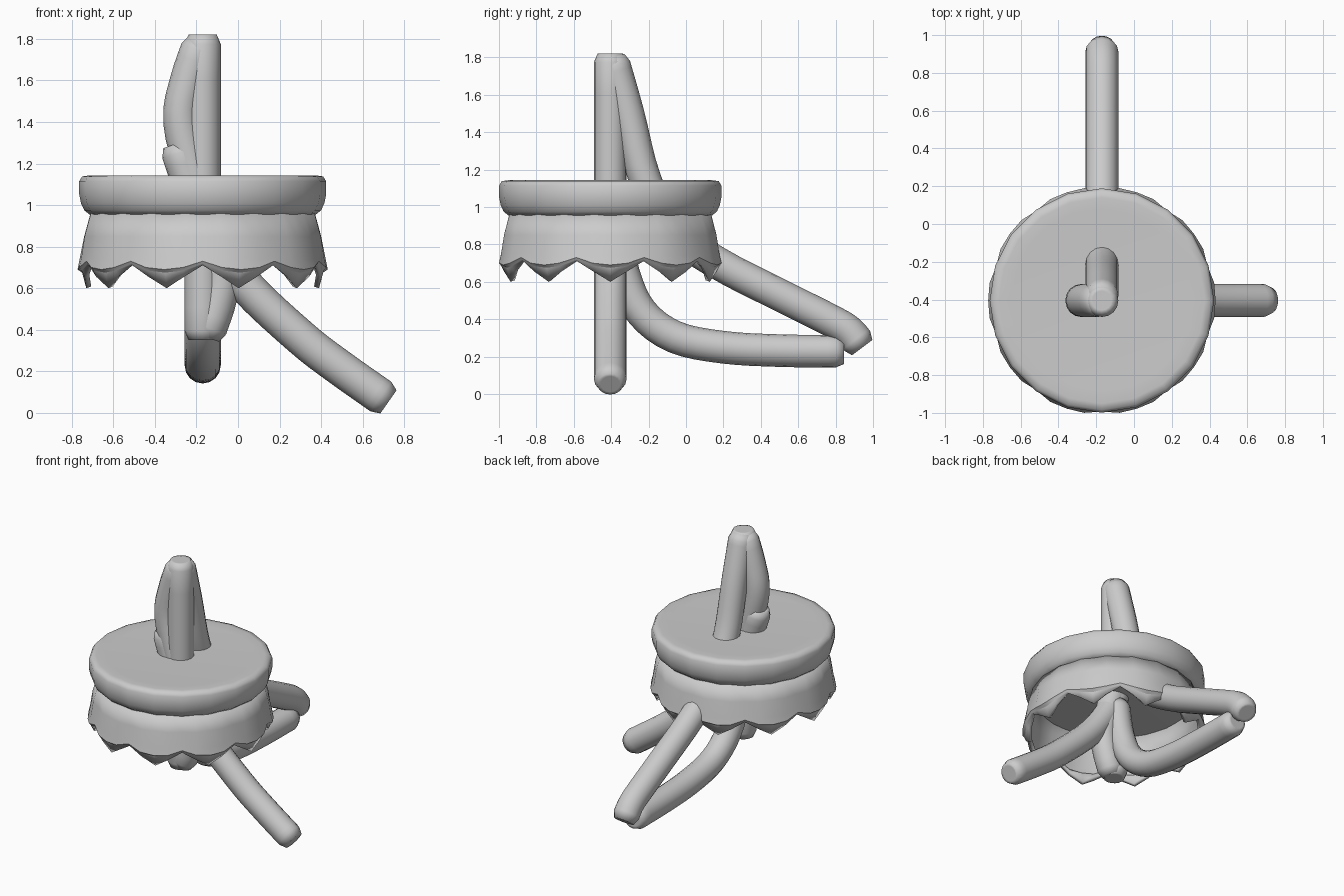
import bpy, bmesh
from math import sin, cos, pi
from mathutils import Vector

if "Cube" in bpy.data.objects:
    bpy.data.objects.remove(bpy.data.objects["Cube"])

CX, CY = -0.17, -0.405      # axis of the disc and skirt


def mesh_object(name, bm, angle=1.3):
    bmesh.ops.recalc_face_normals(bm, faces=bm.faces)
    me = bpy.data.meshes.new(name)
    bm.to_mesh(me)
    bm.free()
    ob = bpy.data.objects.new(name, me)
    bpy.context.collection.objects.link(ob)
    bpy.ops.object.select_all(action='DESELECT')
    ob.select_set(True)
    bpy.context.view_layer.objects.active = ob
    bpy.ops.object.shade_smooth_by_angle(angle=angle)
    return ob


def bridge(bm, a, b):
    n = len(a)
    for i in range(n):
        bm.faces.new((a[i], a[(i + 1) % n], b[(i + 1) % n], b[i]))


def smooth_path(pts, steps=4):
    """Catmull-Rom points through the given path."""
    p = [Vector(q) for q in pts]
    p = [2 * p[0] - p[1]] + p + [2 * p[-1] - p[-2]]
    out = []
    for i in range(1, len(p) - 2):
        a, b, c, d = p[i - 1:i + 3]
        for s in range(steps):
            t = s / steps
            out.append(0.5 * (2 * b + (c - a) * t + (2 * a - 5 * b + 4 * c - d) * t * t
                              + (3 * b - a - 3 * c + d) * t ** 3))
    return out + [p[-2]]


def tube(name, pts2d, axis, r=0.087, sides=16, tip=0.068):
    """Planar round tube: 'x' paths lie in the xz plane, 'y' paths in the yz plane."""
    if axis == 'x':
        path, flat = [(a, CY, z) for a, z in pts2d], Vector((0, 1, 0))
    else:
        path, flat = [(CX, a, z) for a, z in pts2d], Vector((1, 0, 0))
    pts = smooth_path(path)
    # drop rings crowding the ends, then add one ring where each tip starts to taper
    for end, nxt in ((0, 1), (-1, -2)):
        while (pts[nxt] - pts[end]).length < 0.055:
            pts.pop(nxt)
        p = pts[end] + (pts[nxt] - pts[end]).normalized() * 0.045
        pts.insert(1 if end == 0 else -1, p)
    bm = bmesh.new()
    rings = []
    last = len(pts) - 1
    for i, p in enumerate(pts):
        t = (pts[min(i + 1, last)] - pts[max(i - 1, 0)]).normalized()
        side = t.cross(flat)
        rad = tip if i in (0, last) else r
        rings.append([bm.verts.new(p + rad * (flat * cos(2 * pi * k / sides) + side * sin(2 * pi * k / sides)))
                      for k in range(sides)])
    for a, b in zip(rings, rings[1:]):
        bridge(bm, a, b)
    # inset caps keep the ends softly shaded
    for ring in (rings[0], rings[-1]):
        c = sum((v.co for v in ring), Vector()) / sides
        inner = [bm.verts.new(c + (v.co - c) * 0.75) for v in ring]
        bridge(bm, ring, inner)
        bm.faces.new(inner)
    return mesh_object(name, bm)


# Round disc with a soft rim
bm = bmesh.new()
rings = []
for r, z in [(0.51, 0.952), (0.545, 0.955), (0.57, 0.975), (0.586, 1.01), (0.594, 1.05),
             (0.594, 1.115), (0.58, 1.138), (0.545, 1.143), (0.48, 1.14)]:
    rings.append([bm.verts.new((CX + r * cos(2 * pi * k / 20), CY + r * sin(2 * pi * k / 20), z))
                  for k in range(20)])
for a, b in zip(rings, rings[1:]):
    bridge(bm, a, b)
bm.faces.new(rings[0])
bm.faces.new(rings[-1])
mesh_object("disc", bm)

# Pleated skirt whose hem folds in to ten pointed teeth, four columns per tooth
bm = bmesh.new()
N = 40
COLS = {  # column in tooth: (radius, z) down the skirt
    0: [(0.54, 0.96), (0.57, 0.85), (0.592, 0.74), (0.602, 0.69), (0.58, 0.675), (0.56, 0.6)],
    1: [(0.545, 0.96), (0.575, 0.85), (0.592, 0.74), (0.602, 0.7), (0.59, 0.685), (0.575, 0.655)],
    2: [(0.54, 0.96), (0.56, 0.85), (0.582, 0.76), (0.588, 0.73), (0.583, 0.72), (0.575, 0.71)],
}
rings = []
for level in range(6):
    ring = []
    for k in range(N):
        r, z = COLS[(0, 1, 2, 1)[k % 4]][level]
        a = 2 * pi * k / N
        ring.append(bm.verts.new((CX + r * cos(a), CY + r * sin(a), z)))
    rings.append(ring)
for a, b in zip(rings, rings[1:]):
    bridge(bm, a, b)
skirt = mesh_object("skirt", bm, 0.5)
mod = skirt.modifiers.new("thickness", 'SOLIDIFY')
mod.thickness = 0.025
mod.offset = -1

# Central post
tube("post", [(CX, 0.35), (CX, 1.0), (CX, 1.82)], 'x')
# S-shaped tube winding beside the post
tube("winding_tube", [(-0.155, 0.365), (-0.09, 0.56), (-0.09, 0.72), (-0.2, 1.1), (-0.273, 1.4),
                      (-0.24, 1.6), (-0.175, 1.79)], 'x')
# Tube reaching down to the right
tube("right_tube", [(0.724, 0.053), (0.48, 0.225), (0.3, 0.365), (0.03, 0.62), (-0.14, 0.87),
                    (-0.23, 1.1), (-0.295, 1.295)], 'x')
# Tube from the tip, leaning back and out through the skirt
tube("back_upper_tube", [(-0.395, 1.8), (-0.31, 1.5), (-0.22, 1.15), (-0.08, 0.88), (0.17, 0.7),
                         (0.5, 0.53), (0.76, 0.4), (0.87, 0.335), (0.942, 0.248)], 'y')
# Tube curving out low to the back
tube("back_lower_tube", [(0.845, 0.228), (0.5, 0.232), (0.2, 0.25), (-0.06, 0.305), (-0.24, 0.44),
                         (-0.335, 0.65), (-0.38, 0.9)], 'y')
